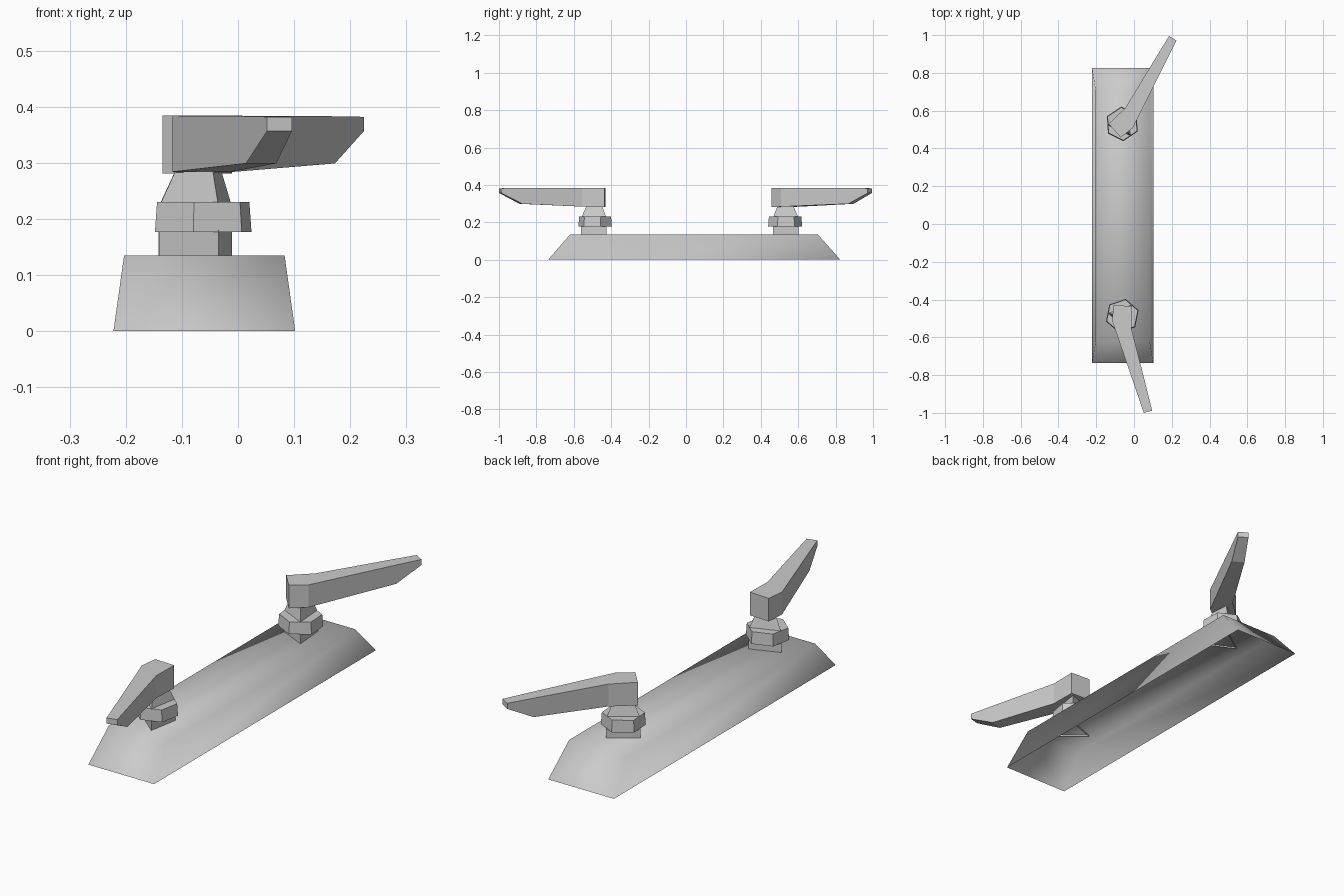
import bpy, bmesh
from math import cos, sin, radians, pi

if "Cube" in bpy.data.objects:
    bpy.data.objects.remove(bpy.data.objects["Cube"])


def loft(name, rings, cap_start=True, cap_end=True, smooth=None):
    """Skin a stack of closed rings that share the same point count."""
    bm = bmesh.new()
    loops = [[bm.verts.new(p) for p in ring] for ring in rings]
    n = len(loops[0])
    for a, b in zip(loops, loops[1:]):
        for i in range(n):
            j = (i + 1) % n
            bm.faces.new((a[i], a[j], b[j], b[i]))
    if cap_start:
        bm.faces.new(loops[0][::-1])
    if cap_end:
        bm.faces.new(loops[-1])
    bmesh.ops.recalc_face_normals(bm, faces=bm.faces)
    mesh = bpy.data.meshes.new(name)
    bm.to_mesh(mesh)
    bm.free()
    obj = bpy.data.objects.new(name, mesh)
    bpy.context.collection.objects.link(obj)
    if smooth:
        mesh.shade_smooth()
    return obj


def rect(x0, x1, y0, y1, z):
    return [(x0, y0, z), (x1, y0, z), (x1, y1, z), (x0, y1, z)]


def ring(sides, radius, z, turn):
    return [(radius * cos(radians(turn) + 2 * pi * i / sides),
             radius * sin(radians(turn) + 2 * pi * i / sides), z)
            for i in range(sides)]


def section(left, right, bottom, top):
    return [(*left, bottom), (*right, bottom), (*right, top), (*left, top)]


# Hollow, softly shaded base plate, open underneath
loft("base_plate", [rect(-0.222, 0.102, -0.737, 0.825, 0),
                    rect(-0.203, 0.083, -0.62, 0.705, 0.135)],
     cap_start=False, smooth=True)


def tap(label, x, y, angle):
    parts = [
        # Three-sided stem under the collar
        loft(label + "_stem", [ring(3, 0.08, 0.128, 5), ring(3, 0.08, 0.18, 5)],
             cap_start=False, cap_end=False),
        # Hexagonal collar
        loft(label + "_collar", [ring(6, 0.091, 0.177, -26), ring(6, 0.087, 0.23, -26)]),
        # Tapered neck
        loft(label + "_neck", [ring(3, 0.077, 0.228, 5), ring(3, 0.048, 0.29, 5)]),
        # Lever: hub back, hub front, underside knee, tip
        loft(label + "_lever", [
            section((-0.036, 0.0625), (-0.066, -0.029), 0.281, 0.384),
            section((0.08, 0.029), (0.009, -0.059), 0.284, 0.384),
            section((0.41, 0.025), (0.41, -0.031), 0.299, 0.383),
            section((0.526, 0.023), (0.526, -0.023), 0.357, 0.382)]),
    ]
    for part in parts:
        part.location = (x, y, 0)
        part.rotation_euler.z = radians(angle)


tap("rear_tap", -0.062, 0.53, 59.5)
tap("front_tap", -0.062, -0.486, -75)
